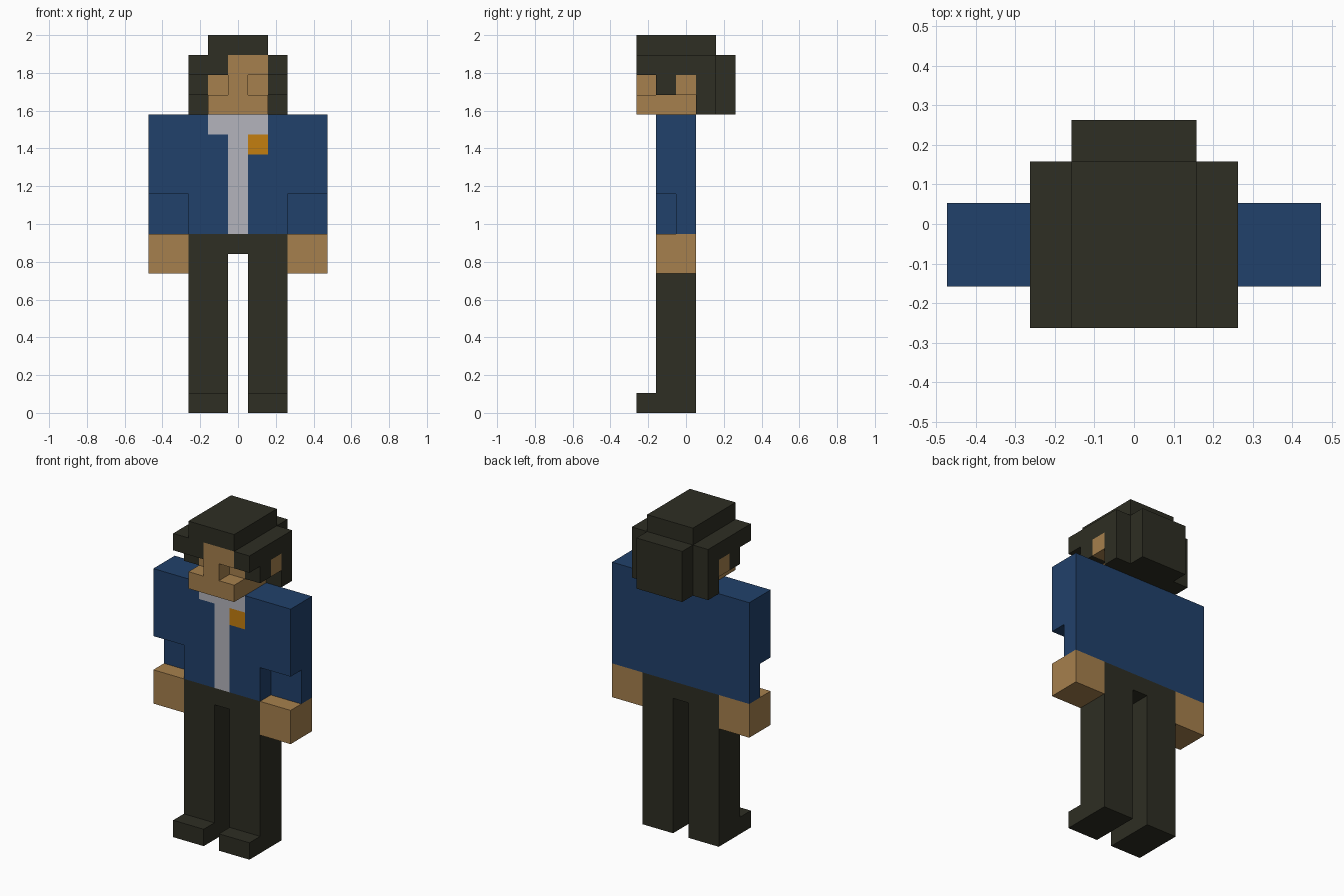
import bpy, bmesh
from mathutils import Vector

if "Cube" in bpy.data.objects:
    bpy.data.objects.remove(bpy.data.objects["Cube"], do_unlink=True)

U = 2 / 19  # size of one block; the figure is 19 blocks tall


def material(name, hex_code):
    def linear(c):
        return c / 12.92 if c <= 0.04045 else ((c + 0.055) / 1.055) ** 2.4
    rgb = [linear(int(hex_code[i:i + 2], 16) / 255) for i in (0, 2, 4)]
    m = bpy.data.materials.new(name)
    m.use_nodes = True
    m.diffuse_color = (*rgb, 1)
    bsdf = next(n for n in m.node_tree.nodes if n.type == 'BSDF_PRINCIPLED')
    bsdf.inputs["Base Color"].default_value = (*rgb, 1)
    return m


DARK = material("dark_brown", "2E2E23")
SKIN = material("skin_tan", "A6804D")
BLUE = material("jacket_blue", "21416B")
GREY = material("shirt_grey", "B3B3BC")
GOLD = material("badge_gold", "C37E10")


def add_box(bm, x0, x1, y0, y1, z0, z1):
    """Add a box given in block units."""
    lo, hi = Vector((x0, y0, z0)), Vector((x1, y1, z1))
    verts = bmesh.ops.create_cube(bm, size=1)["verts"]
    for v in verts:
        v.co = [(lo[i] + hi[i]) / 2 + v.co[i] * (hi[i] - lo[i]) for i in range(3)]


def finish(name, bm, mats):
    for v in bm.verts:
        v.co *= U
    bmesh.ops.recalc_face_normals(bm, faces=bm.faces[:])
    mesh = bpy.data.meshes.new(name)
    bm.to_mesh(mesh)
    bm.free()
    for m in mats:
        mesh.materials.append(m)
    obj = bpy.data.objects.new(name, mesh)
    bpy.context.collection.objects.link(obj)
    return obj


def part(name, mat, *boxes):
    bm = bmesh.new()
    for b in boxes:
        add_box(bm, *b)
    return finish(name, bm, [mat])


def pair(name, mat, *boxes):
    """Build a part on the left (+x) and its mirror on the right."""
    part("left_" + name, mat, *boxes)
    part("right_" + name, mat, *[(-b[1], -b[0], *b[2:]) for b in boxes])


# Legs, feet and hips
pair("leg", DARK, (0.5, 2.5, -1.5, 0.5, 0, 8))
pair("foot", DARK, (0.5, 2.5, -2.5, -1.5, 0, 1))
part("hips", DARK, (-2.5, 2.5, -1.5, 0.5, 8, 9))

# Torso: front cut into jacket, shirt and badge faces
bm = bmesh.new()
add_box(bm, -2.5, 2.5, -1.5, 0.5, 9, 15)
cuts = [((x, 0, 0), (1, 0, 0)) for x in (-1.5, -0.5, 0.5, 1.5)]
cuts += [((0, 0, z), (0, 0, 1)) for z in (13, 14)]
for co, no in cuts:
    bmesh.ops.bisect_plane(bm, geom=bm.verts[:] + bm.edges[:] + bm.faces[:],
                           plane_co=co, plane_no=no)
for f in bm.faces:
    c = f.calc_center_median()
    if c.y < -1.49:
        if abs(c.x) < 0.5 or (abs(c.x) < 1.5 and c.z > 14):
            f.material_index = 1
        elif 0.5 < c.x < 1.5 and 13 < c.z < 14:
            f.material_index = 2
finish("torso", bm, [BLUE, GREY, GOLD])

# Arms: full sleeve above, forearm set back at the front, hands
pair("upper_sleeve", BLUE, (2.5, 4.5, -1.5, 0.5, 11, 15))
pair("lower_sleeve", BLUE, (2.5, 4.5, -0.5, 0.5, 9, 11))
pair("hand", SKIN, (2.5, 4.5, -1.5, 0.5, 7, 9))

# Head: eye sockets are the gaps between nose, chin and brow
part("skull", SKIN, (-1.5, 1.5, -1.5, 0.5, 15, 18))
part("chin", SKIN, (-1.5, 1.5, -2.5, -1.5, 15, 16))
part("nose", SKIN, (-0.5, 0.5, -2.5, -1.5, 16, 17))
part("forehead", SKIN, (-0.5, 1.5, -2.5, -1.5, 17, 18))
pair("ear", SKIN, (1.5, 2.5, -0.5, 0.5, 16, 17))

# Hair
part("hair_top", DARK, (-1.5, 1.5, -2.5, 1.5, 18, 19))
part("hair_fringe", DARK, (-1.5, -0.5, -2.5, -1.5, 17, 18))
part("hair_back", DARK, (-1.5, 1.5, 0.5, 2.5, 15, 18))
pair("hair_side", DARK,
     (1.5, 2.5, -2.5, 1.5, 17, 18),
     (1.5, 2.5, -1.5, -0.5, 16, 17),
     (1.5, 2.5, 0.5, 1.5, 15, 17))
